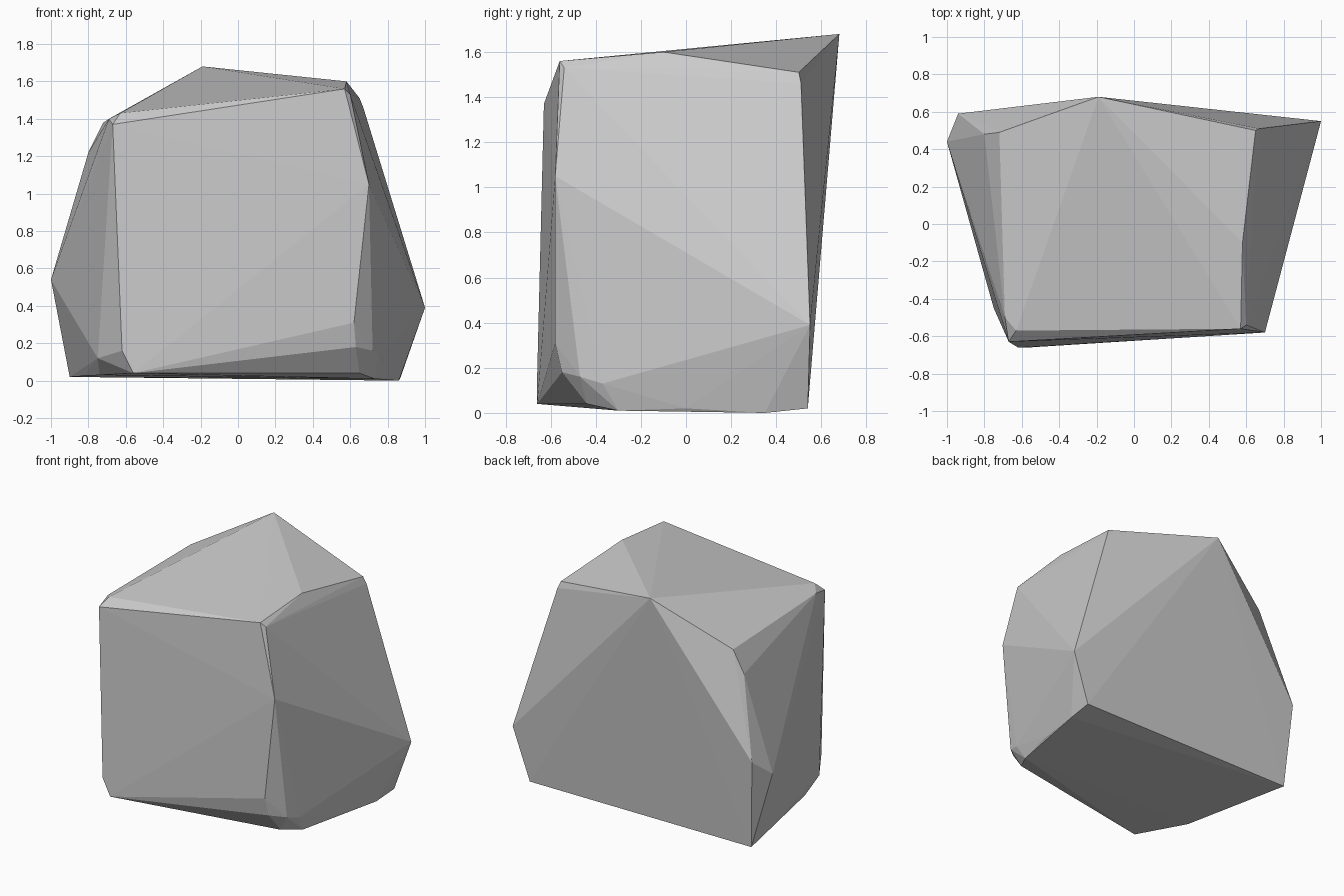
import bpy
import bmesh

if "Cube" in bpy.data.objects:
    bpy.data.objects.remove(bpy.data.objects["Cube"])

# corner points of the chipped boulder, grouped by region
crown = [(-.19, .68, 1.68), (.58, -.1, 1.6), (.65, .5, 1.51), (.67, .51, 1.46),
         (-.72, .49, 1.38), (-.8, .48, 1.22)]
front_rim = [(-.63, -.57, 1.43), (-.69, -.5, 1.4), (-.67, -.63, 1.37),
             (.57, -.56, 1.56), (.6, -.54, 1.53), (.7, -.58, 1.05),
             (.62, -.58, .31), (.63, -.55, .18), (-.56, -.66, .04),
             (-.62, -.66, .16)]
flanks = [(-1, .44, .54), (-.94, .59, .66), (1, .55, .39), (.75, -.37, .13),
          (.72, -.47, .16), (-.75, -.45, .12)]
base = [(-.9, .54, .02), (-.82, .1, .03), (-.74, -.3, .03), (.65, -.44, .04),
        (.73, -.3, .01), (.8, 0, .02), (.86, .35, 0), (.87, .54, .02)]

# boulder: faceted hull around the corners
bm = bmesh.new()
for p in crown + front_rim + flanks + base:
    bm.verts.new(p)
hull = bmesh.ops.convex_hull(bm, input=bm.verts[:])
loose = [v for v in bm.verts if not v.link_faces]
bmesh.ops.delete(bm, geom=loose, context='VERTS')
bmesh.ops.recalc_face_normals(bm, faces=bm.faces[:])

mesh = bpy.data.meshes.new("boulder")
bm.to_mesh(mesh)
bm.free()
bpy.context.collection.objects.link(bpy.data.objects.new("boulder", mesh))
